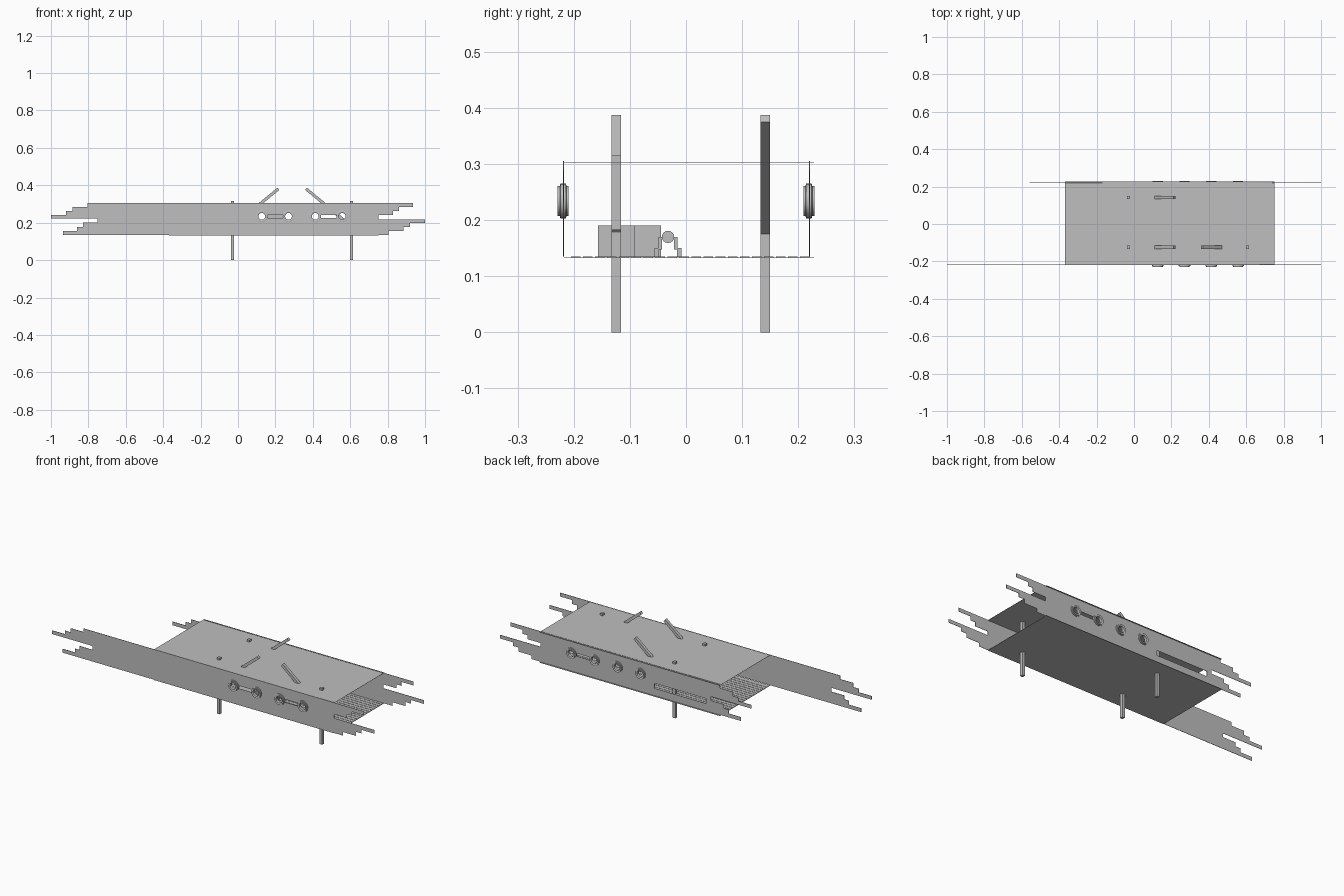
import bpy, math
from mathutils import Vector

if "Cube" in bpy.data.objects:
    bpy.data.objects.remove(bpy.data.objects["Cube"])

grey = bpy.data.materials.new("plain_grey")
grey.diffuse_color = (0.52, 0.52, 0.52, 1)
grey.use_nodes = True
grey.node_tree.nodes["Principled BSDF"].inputs["Base Color"].default_value = grey.diffuse_color


def box(name, x0, x1, y0, y1, z0, z1):
    bpy.ops.mesh.primitive_cube_add(size=1, location=((x0+x1)/2, (y0+y1)/2, (z0+z1)/2))
    o = bpy.context.object
    o.name = name
    o.scale = (x1-x0, y1-y0, z1-z0)
    o.data.materials.append(grey)
    return o


def rect(x0, x1, z0, z1):
    return [(x0, z0), (x1, z0), (x1, z1), (x0, z1)]


def circle(x, z, r, n=24):
    return [(x+r*math.cos(2*math.pi*i/n), z+r*math.sin(2*math.pi*i/n)) for i in range(n)]


def plate(name, y, loops):
    """Thin upright plate: first loop is the outline, the rest are holes."""
    cu = bpy.data.curves.new(name, 'CURVE')
    cu.dimensions = '2D'
    cu.fill_mode = 'BOTH'
    cu.extrude = 0.001
    for loop in loops:
        s = cu.splines.new('POLY')
        s.points.add(len(loop)-1)
        for p, (a, b) in zip(s.points, loop):
            p.co = (a, b, 0, 1)
        s.use_cyclic_u = True
    o = bpy.data.objects.new(name, cu)
    bpy.context.collection.objects.link(o)
    o.location.y = y
    o.rotation_euler.x = math.pi/2
    bpy.ops.object.select_all(action='DESELECT')
    o.select_set(True)
    bpy.context.view_layer.objects.active = o
    bpy.ops.object.convert(target='MESH')
    o = bpy.context.object
    o.data.materials.clear()
    o.data.materials.append(grey)


# Broken, stepped left end; the right end is the same turned half way round
left_end = [(-.805, .305), (-.805, .285), (-.885, .285), (-.885, .262), (-.92, .262),
            (-.92, .242), (-1, .242), (-1, .222), (-.75, .222), (-.75, .2),
            (-.83, .2), (-.83, .178), (-.86, .178), (-.86, .156), (-.935, .156), (-.935, .135)]
right_end = [(-x, .44-z) for x, z in left_end]
ring_x = (.127, .27, .413, .557)
holes = [circle(x, .236, .02) for x in ring_x]
slot_a, slot_b = rect(.152, .246, .226, .242), rect(.437, .532, .226, .242)

plate("front_side_planking", -.218, [left_end+right_end] + holes + [slot_a, slot_b])
short_end = [(x+.44, z) for x, z in left_end]
plate("back_side_planking", .22, [short_end+right_end] + holes
      + [slot_b, rect(-.28, .04, .175, .203)])

# Deck and ribbed floor
box("top_deck", -.37, .75, -.217, .228, .3025, .3035)
box("floor", -.37, .75, -.217, .228, .132, .1335)
for i in range(20):
    y = -.205 + i*.0215
    box("floor_rib", -.37, .75, y, y+.017, .1335, .135)

# Porthole rings, turned from a stepped cross-section
section = [(.018, -.008), (.022, -.010), (.027, -.010), (.027, -.006), (.031, -.005),
           (.031, .005), (.027, .006), (.027, .010), (.022, .010), (.018, .008)]
N = 24
for side in (-.219, .219):
    for x in ring_x:
        verts = [(x+r*math.cos(2*math.pi*i/N), side+d, .231+.003+r*math.sin(2*math.pi*i/N))
                 for i in range(N) for r, d in section]
        m = len(section)
        faces = [(i*m+j, i*m+(j+1) % m, (i+1) % N*m+(j+1) % m, (i+1) % N*m+j)
                 for i in range(N) for j in range(m)]
        me = bpy.data.meshes.new("porthole_ring")
        me.from_pydata(verts, [], faces)
        me.materials.append(grey)
        o = bpy.data.objects.new("porthole_ring", me)
        bpy.context.collection.objects.link(o)
        bpy.ops.object.select_all(action='DESELECT')
        o.select_set(True)
        bpy.context.view_layer.objects.active = o
        bpy.ops.object.shade_smooth_by_angle()

# Posts through the hull
for x, y in ((-.03, .141), (-.03, -.124), (.607, -.124)):
    box("post", x-.008, x+.008, y-.0085, y+.0085, 0, .315)


# Slanted braces rising from the posts
def brace(a, b):
    a, b = Vector(a), Vector(b)
    d = b-a
    o = box("brace", -.008, .008, -.0085, .0085, -d.length/2, d.length/2)
    o.location = (a+b)/2
    o.rotation_euler.y = math.atan2(d.x, d.z)


for y in (.141, -.124):
    brace((-.035, y, .175), (.216, y, .381))
brace((.612, -.124, .175), (.364, -.124, .381))

# Stowed crates and a small barrel on a stand inside
box("crate", .1, .2, -.157, -.092, .134, .19)
box("crate_small", .1, .17, -.092, -.045, .134, .19)
bpy.ops.mesh.primitive_cylinder_add(vertices=16, radius=.011, depth=.09,
                                    location=(.26, -.032, .17), rotation=(0, math.pi/2, 0))
bpy.context.object.name = "barrel"
bpy.context.object.data.materials.append(grey)
for s in (-1, 1):
    y = -.032 + s*.014
    box("stand_side", .23, .29, y-.003, y+.003, .148, .17)
    box("stand_foot", .23, .29, y+s*.006-.004, y+s*.006+.004, .134, .15)
